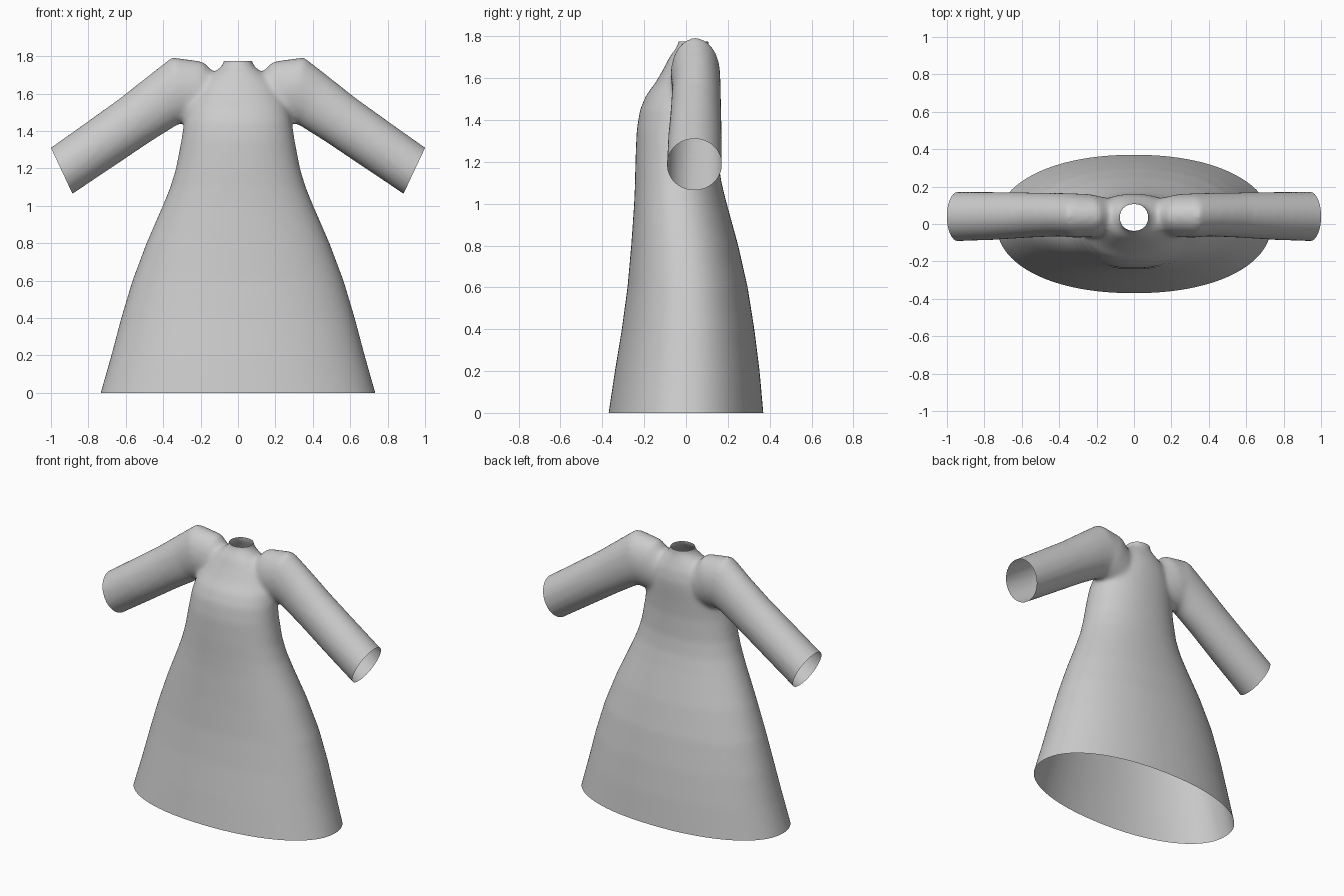
import bpy, bmesh, math
from mathutils import Vector

if "Cube" in bpy.data.objects:
    bpy.data.objects.remove(bpy.data.objects["Cube"])

fabric = bpy.data.materials.new("grey fabric")
fabric.diffuse_color = (0.6, 0.6, 0.6, 1)
fabric.use_nodes = True
fabric.node_tree.nodes["Principled BSDF"].inputs["Base Color"].default_value = fabric.diffuse_color
SIDES = 64
bm = bmesh.new()


def loft(rings):
    """Skin a list of point rings into a closed tube."""
    loops = [[bm.verts.new(p) for p in ring] for ring in rings]
    for a, b in zip(loops, loops[1:]):
        for i in range(SIDES):
            j = (i + 1) % SIDES
            bm.faces.new((a[i], a[j], b[j], b[i]))
    bm.faces.new(loops[0])
    bm.faces.new(loops[-1])


def spow(v, e):
    return math.copysign(abs(v) ** e, v)


def body_ring(z, w, front, back):
    cy, ry = (front + back) / 2, (back - front) / 2
    e = 2 / 2.15
    return [Vector((w * spow(math.cos(a), e), cy + ry * spow(math.sin(a), e), z))
            for a in (2 * math.pi * i / SIDES for i in range(SIDES))]


# Skirt, bodice and neck: height, half width, front y, back y
BODY = [(-0.1, .765, -.385, .38), (0, .735, -.37, .37), (.2, .678, -.34, .352),
        (.4, .625, -.307, .327), (.6, .565, -.28, .295), (.8, .49, -.262, .25),
        (1.0, .403, -.248, .195), (1.1, .362, -.244, .17), (1.2, .332, -.242, .155),
        (1.35, .303, -.236, .15), (1.45, .288, -.22, .155), (1.52, .27, -.19, .16),
        (1.58, .24, -.145, .162), (1.65, .2, -.105, .15), (1.70, .15, -.08, .13),
        (1.735, .1, -.055, .115), (1.76, .077, -.038, .108), (1.84, .072, -.033, .106)]
loft([body_ring(*r) for r in BODY])

# Sleeves: x, z, radius in the front plane, radius in depth, centre y
ARM = [(.10, 1.57, .12, .09, .04), (.17, 1.575, .148, .105, .04),
       (.24, 1.605, .175, .115, .045), (.31, 1.622, .178, .118, .045),
       (.40, 1.565, .152, .116, .05), (.55, 1.459, .142, .12, .048),
       (.75, 1.320, .138, .128, .043), (.9425, 1.1875, .135, .132, .04),
       (1.03, 1.127, .135, .132, .04)]
for side in (1, -1):
    rings = []
    for k, (x, z, r, ry, cy) in enumerate(ARM):
        p, q = ARM[max(k - 1, 0)], ARM[min(k + 1, len(ARM) - 1)]
        t = Vector((q[0] - p[0], 0, q[1] - p[1])).normalized()
        n = Vector((-t.z, 0, t.x))
        ring = []
        for i in range(SIDES):
            a = 2 * math.pi * i / SIDES
            v = Vector((x, cy, z)) + n * r * math.cos(a) + Vector((0, ry * math.sin(a), 0))
            v.x *= side
            ring.append(v)
        rings.append(ring)
    loft(rings)

bmesh.ops.recalc_face_normals(bm, faces=bm.faces)
mesh = bpy.data.meshes.new("dress")
bm.to_mesh(mesh)
bm.free()
dress = bpy.data.objects.new("dress", mesh)
bpy.context.collection.objects.link(dress)
bpy.context.view_layer.objects.active = dress
dress.select_set(True)

# Fuse the parts into one soft skin
remesh = dress.modifiers.new("fuse", 'REMESH')
remesh.mode = 'VOXEL'
remesh.voxel_size = 0.014
soften = dress.modifiers.new("soften", 'SMOOTH')
soften.factor = 0.5
soften.iterations = 12
for name in ("fuse", "soften"):
    bpy.ops.object.modifier_apply(modifier=name)

# Open the hem, neck and cuffs
bm = bmesh.new()
bm.from_mesh(dress.data)


def cut_open(co, no, near):
    faces = [f for f in bm.faces if near(f.calc_center_median())]
    geom = faces + list({e for f in faces for e in f.edges}) + list({v for f in faces for v in f.verts})
    bmesh.ops.bisect_plane(bm, geom=geom, plane_co=co, plane_no=no, clear_outer=True)


cut_open((0, 0, 0), (0, 0, -1), lambda c: c.z < 0.1)
cut_open((0, 0, 1.775), (0, 0, 1), lambda c: abs(c.x) < 0.13 and c.z > 1.7)
for s in (1, -1):
    cut_open((s * .9425, 0, 1.1875), (s * .905, 0, -.425),
             lambda c: c.x * s > 0.75 and c.z > 0.9)
bm.to_mesh(dress.data)
bm.free()

dress.data.materials.clear()
dress.data.materials.append(fabric)
bpy.ops.object.shade_smooth()
